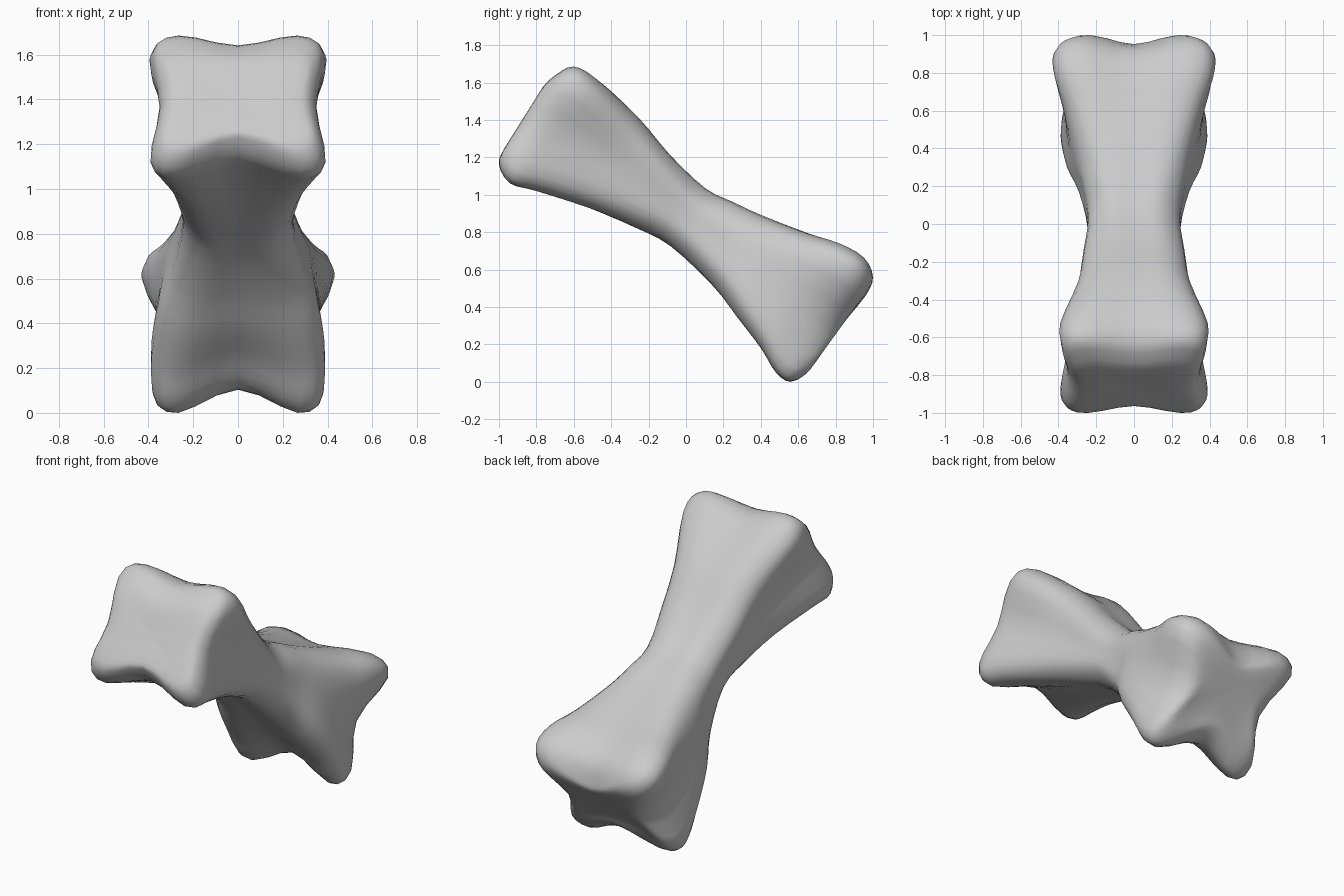
import bpy, bmesh
from mathutils import Vector

if "Cube" in bpy.data.objects:
    bpy.data.objects.remove(bpy.data.objects["Cube"])

# Cross-sections along the bone, front end to back end:
# upper y, z | lower y, z | upper, side, lower half-widths | top dip, bottom dip
SECTIONS = [
    (-0.865, 1.405, -0.865, 1.405, 0.00, 0.00, 0.00, 0.00, 0.00),
    (-0.77, 1.57, -0.97, 1.25, 0.27, 0.24, 0.27, 0.02, 0.03),
    (-0.69, 1.645, -1.0, 1.16, 0.34, 0.32, 0.35, 0.04, 0.08),
    (-0.60, 1.685, -0.94, 1.06, 0.38, 0.35, 0.39, 0.05, 0.09),
    (-0.48, 1.62, -0.80, 1.02, 0.39, 0.33, 0.37, 0.02, 0.06),
    (-0.26, 1.41, -0.52, 0.93, 0.295, 0.285, 0.30, 0.00, 0.02),
    (-0.09, 1.21, -0.27, 0.83, 0.26, 0.26, 0.255, 0.00, 0.00),
    (0.10, 1.03, -0.08, 0.73, 0.23, 0.245, 0.235, 0.00, 0.00),
    (0.25, 0.955, 0.14, 0.52, 0.26, 0.28, 0.285, 0.00, 0.01),
    (0.40, 0.885, 0.27, 0.35, 0.295, 0.335, 0.35, 0.00, 0.03),
    (0.64, 0.795, 0.40, 0.18, 0.36, 0.36, 0.385, 0.01, 0.07),
    (0.82, 0.74, 0.48, 0.05, 0.42, 0.35, 0.385, 0.03, 0.10),
    (0.95, 0.665, 0.56, 0.00, 0.425, 0.31, 0.37, 0.06, 0.12),
    (1.00, 0.56, 0.66, 0.06, 0.34, 0.24, 0.31, 0.09, 0.11),
    (0.96, 0.46, 0.75, 0.20, 0.19, 0.15, 0.18, 0.03, 0.02),
    (0.86, 0.34, 0.86, 0.34, 0.00, 0.00, 0.00, 0.00, 0.00),
]
WAIST = 7


def spline(points, steps, closed):
    """Smooth curve through the points."""
    n = len(points)
    pick = (lambda i: points[i % n]) if closed else (lambda i: points[max(0, min(n - 1, i))])
    out = []
    for i in range(n if closed else n - 1):
        a, b, c, d = (pick(i + k) for k in (-1, 0, 1, 2))
        for s in range(steps):
            t = s / steps
            out.append(0.5 * (2 * b + (c - a) * t + (2 * a - 5 * b + 4 * c - d) * t * t
                              + (3 * b - a - 3 * c + d) * t ** 3))
    if not closed:
        out.append(points[-1].copy())
    return out


def ring(index, uy, uz, ly, lz, xu, xs, xl, dip_u, dip_l):
    """Four-lobed outline, mirrored in x, rounder towards the waist."""
    up, low = Vector((0, uy, uz)), Vector((0, ly, lz))
    h = (up - low).length or 1
    r = max(0, 1 - abs(index - WAIST) / 3.5)
    half = [((0.7 - 0.12 * r) * xu, 1.0), (xu, 0.88 - 0.1 * r), (xs, 0.49),
            (xl, 0.11 + 0.1 * r), ((0.72 - 0.12 * r) * xl, 0.0)]
    full = ([(0, 1 - dip_u / h)] + half + [(0, dip_l / h)]
            + [(-x, t) for x, t in reversed(half)])
    return [low.lerp(up, t) + Vector((x, 0, 0)) for x, t in full]


# Bone: loft through the smoothed sections
rings = [spline(ring(i, *s), 3, True) for i, s in enumerate(SECTIONS)]
columns = [spline(list(col), 3, False) for col in zip(*rings)]

bm = bmesh.new()
grid = [[bm.verts.new(p) for p in col] for col in columns]
for i in range(len(grid)):
    a, b = grid[i], grid[(i + 1) % len(grid)]
    for j in range(len(a) - 1):
        bm.faces.new((a[j], a[j + 1], b[j + 1], b[j]))
bmesh.ops.remove_doubles(bm, verts=bm.verts, dist=0.0005)
bmesh.ops.recalc_face_normals(bm, faces=bm.faces)
for f in bm.faces:
    f.smooth = True

# Rest on the ground and centre in y
low_z = min(v.co.z for v in bm.verts)
ys = [v.co.y for v in bm.verts]
bmesh.ops.translate(bm, verts=bm.verts, vec=(0, -(min(ys) + max(ys)) / 2, -low_z))

mesh = bpy.data.meshes.new("bone")
bm.to_mesh(mesh)
bm.free()
bone = bpy.data.objects.new("bone", mesh)
bpy.context.collection.objects.link(bone)
